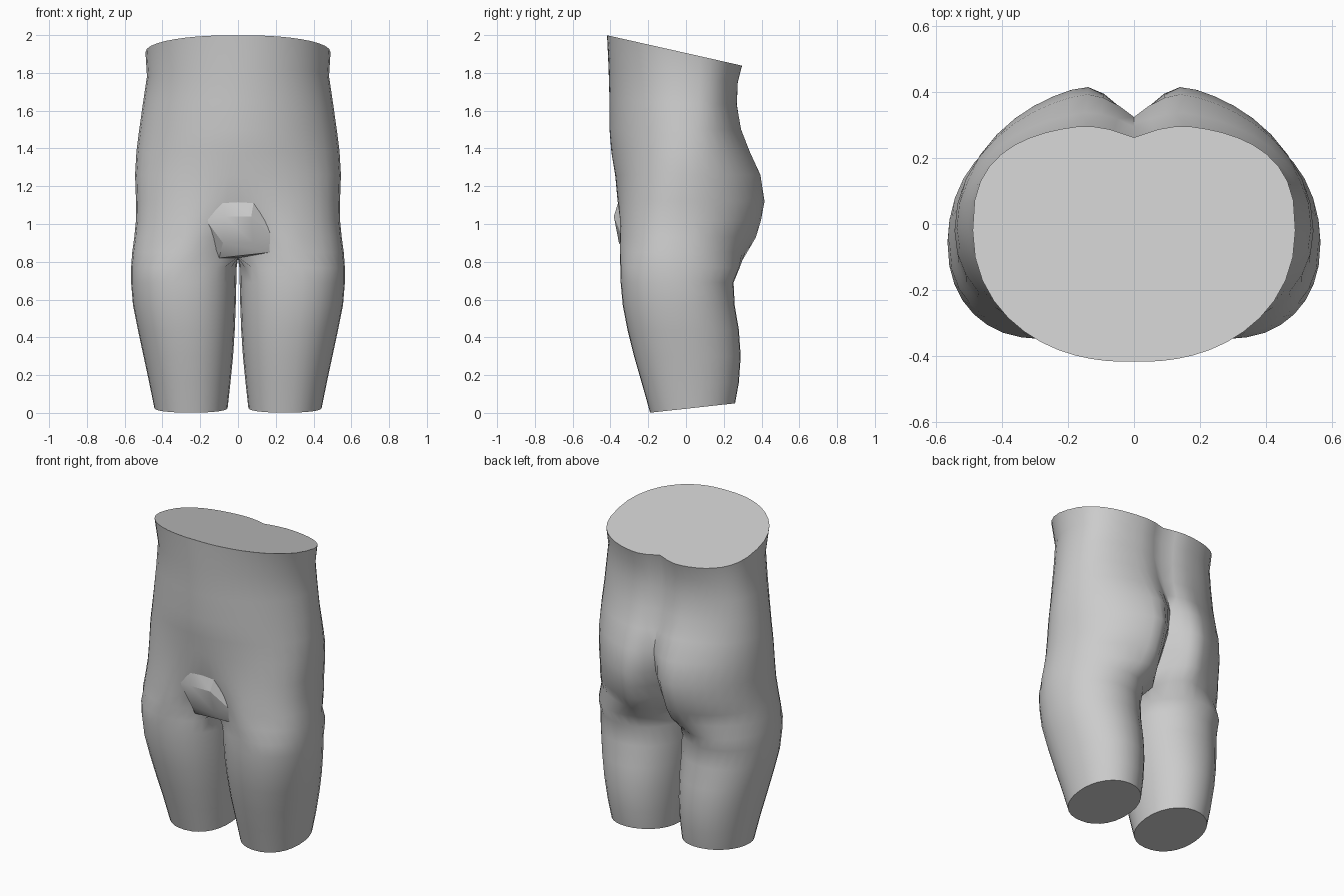
import bpy, bmesh, math

cube = bpy.data.objects.get("Cube")
if cube:
    bpy.data.objects.remove(cube)

mat = bpy.data.materials.new("plain grey")
mat.use_nodes = True
grey = (0.6, 0.6, 0.6, 1)
mat.diffuse_color = grey
mat.node_tree.nodes["Principled BSDF"].inputs["Base Color"].default_value = grey

ARC, INNER = 24, 6      # segments round the outside and along the inner thigh
OPEN = math.radians(42)  # half the angle covered by the inner thigh


def power(v, n):
    return math.copysign(abs(v) ** (2 / n), v)


def oval(a, cx, rx, front, mid, back, n_front, n_back):
    """Point on a squared oval; angle 0 is the front, 90 degrees the outside."""
    in_front = math.cos(a) > 0
    n = n_front if in_front else n_back
    r = mid - front if in_front else back - mid
    return cx + rx * power(math.sin(a), n), mid - r * power(math.cos(a), n)


def torso_ring(z, w, front, mid, back, groin, cleft, n_front, n_back, tilt=0.0):
    pts = []
    for i in range(ARC + 1):
        t = i / ARC
        a = math.pi * t - 0.2 * math.sin(2 * math.pi * t)
        x, y = oval(a, 0, w, front, mid, back, n_front, n_back)
        x = 0 if i in (0, ARC) else x
        if t < 0.5:
            y += groin * max(0, 1 - x / 0.28) ** 1.5
        else:
            y -= cleft * max(0, 1 - x / 0.16) ** 1.6
        pts.append((x, y, z + tilt * y))
    return pts


def leg_ring(z, inner, outer, front, mid, back, tilt=0.0):
    cx, rx = (inner + outer) / 2, (outer - inner) / 2
    start = OPEN - math.pi / 2
    sweep = 2 * math.pi - 2 * OPEN
    angles = [start + sweep * i / ARC for i in range(ARC + 1)]
    angles += [start + sweep + 2 * OPEN * i / INNER for i in range(1, INNER)]
    ring = [oval(a, cx, rx, front, mid, back, 2.2, 2.05) for a in angles]
    return [(x, y, z + tilt * y) for x, y in ring]


# height, half width, front, widest, back, groin, cleft, front and back squareness, tilt
torso = [
    (1.905, 0.49, -0.423, -0.02, 0.303, 0.005, 0.04, 2.13, 2.7, -0.225),
    (1.78, 0.482, -0.41, -0.01, 0.28, 0, 0.035, 2.0, 2.7, -0.11),
    (1.64, 0.503, -0.405, -0.01, 0.275, 0, 0.03, 1.95, 2.6, -0.03),
    (1.50, 0.523, -0.405, -0.01, 0.30, 0, 0.04, 1.92, 2.35),
    (1.38, 0.538, -0.395, -0.01, 0.35, 0, 0.055, 1.95, 2.15),
    (1.26, 0.545, -0.375, -0.02, 0.41, 0, 0.085, 2.1, 2.05),
    (1.12, 0.54, -0.37, -0.03, 0.435, 0.01, 0.13, 2.3, 2.05),
    (1.02, 0.54, -0.37, -0.04, 0.415, 0.05, 0.16, 2.4, 2.1),
    (0.93, 0.549, -0.375, -0.05, 0.385, 0.11, 0.18, 2.45, 2.15),
    (0.85, 0.56, -0.375, -0.06, 0.335, 0.17, 0.17, 2.5, 2.2),
]
# height, inner, outer, front, widest, back, tilt
legs = [
    (0.77, 0.007, 0.566, -0.348, -0.06, 0.285),
    (0.69, 0.009, 0.566, -0.346, -0.05, 0.252),
    (0.57, 0.012, 0.556, -0.335, -0.04, 0.258),
    (0.44, 0.017, 0.53, -0.31, -0.02, 0.28),
    (0.30, 0.026, 0.50, -0.275, 0, 0.29),
    (0.16, 0.04, 0.47, -0.235, 0.02, 0.28),
    (0.022, 0.055, 0.443, -0.19, 0.035, 0.26, 0.11),
]

# Half of the body, then mirrored into one closed skin
bm = bmesh.new()


def add(points):
    return [bm.verts.new(p) for p in points]


def join(upper, lower, closed=False):
    n = len(upper)
    for i in range(n if closed else n - 1):
        j = (i + 1) % n
        bm.faces.new((upper[i], upper[j], lower[j], lower[i]))


rings = [add(torso_ring(*row)) for row in torso]
for upper, lower in zip(rings, rings[1:]):
    join(upper, lower)
bm.faces.new(rings[0])

# Crotch strip between the legs
last = rings[-1]
for v in (last[0], last[-1]):
    v.co.z -= 0.025
back_y, front_y = last[-1].co.y, last[0].co.y
strip = [(0, back_y + (front_y - back_y) * i / INNER, 0.82) for i in range(1, INNER)]
previous = last + add(strip)

for row in legs:
    ring = add(leg_ring(*row))
    join(previous, ring, closed=True)
    previous = ring
bm.faces.new(previous)

bmesh.ops.mirror(bm, geom=bm.verts[:] + bm.edges[:] + bm.faces[:],
                 axis='X', merge_dist=0.0005)
bmesh.ops.remove_doubles(bm, verts=bm.verts[:], dist=0.0005)
bmesh.ops.recalc_face_normals(bm, faces=bm.faces[:])


def finish(bm, name, angle):
    mesh = bpy.data.meshes.new(name)
    bm.to_mesh(mesh)
    bm.free()
    mesh.materials.append(mat)
    obj = bpy.data.objects.new(name, mesh)
    bpy.context.collection.objects.link(obj)
    bpy.ops.object.select_all(action='DESELECT')
    obj.select_set(True)
    bpy.context.view_layer.objects.active = obj
    bpy.ops.object.shade_smooth_by_angle(angle=math.radians(angle))


finish(bm, "hips_and_thighs", 50)

# Faceted front panel at the crotch
bm = bmesh.new()
add([(-0.09, -0.345, 1.16), (0.09, -0.345, 1.16),
     (-0.07, -0.382, 1.04), (0.07, -0.382, 1.04),
     (-0.17, -0.345, 1.02), (0.17, -0.345, 0.95),
     (-0.08, -0.355, 0.9), (0.08, -0.355, 0.9),
     (-0.1, -0.29, 0.82), (0.17, -0.325, 0.85),
     (0, -0.23, 0.82), (0, -0.15, 1.0)])
bmesh.ops.convex_hull(bm, input=bm.verts[:])
bmesh.ops.recalc_face_normals(bm, faces=bm.faces[:])
finish(bm, "front_panel", 25)
